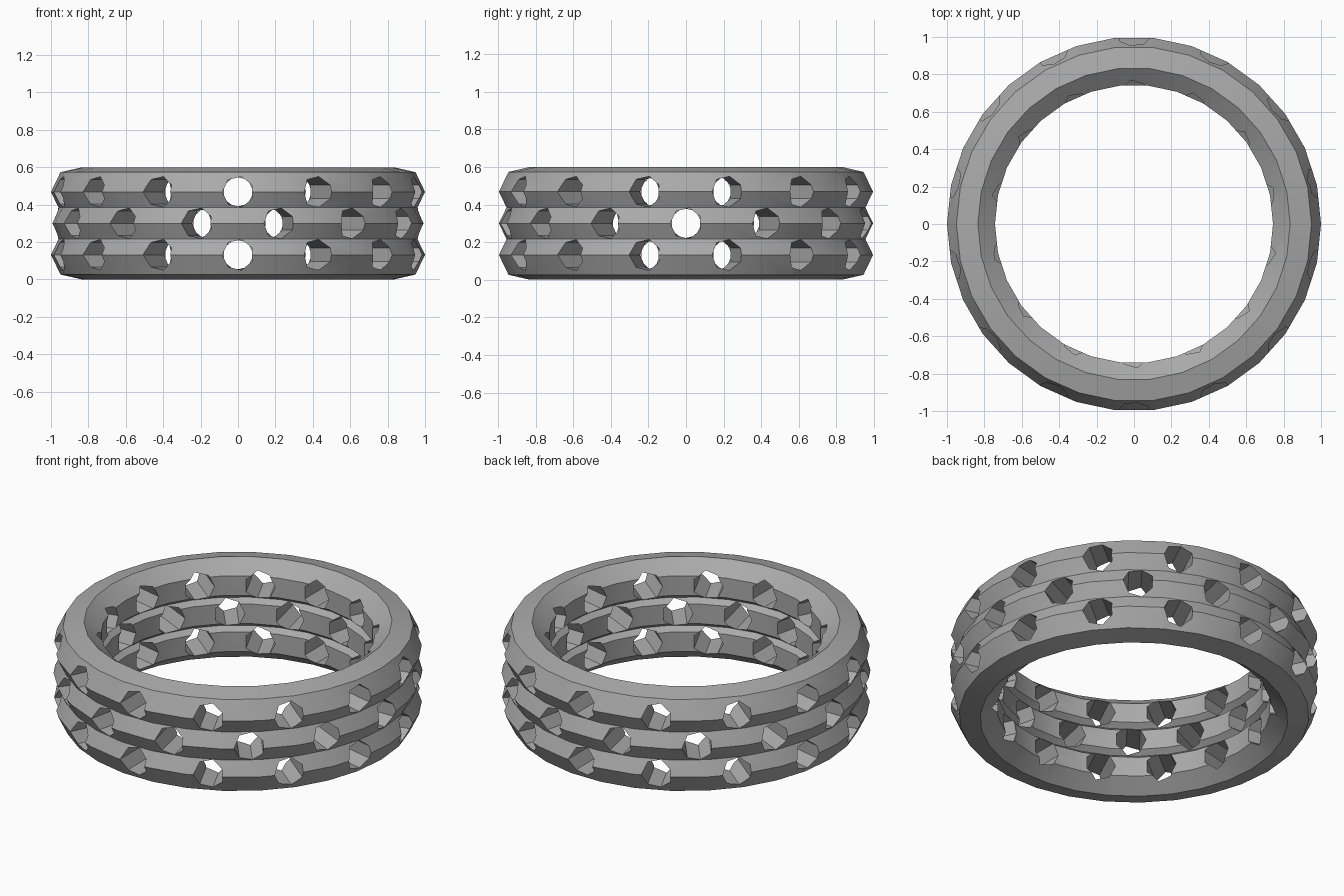
import bpy
import bmesh
from math import cos, sin, pi, radians

cube = bpy.data.objects.get("Cube")
if cube:
    bpy.data.objects.remove(cube, do_unlink=True)

MAJOR, MINOR = 0.865, 0.135
SIDES = 7
HOLES = 14
HOLE_RADIUS = 0.084
PITCH = 0.168
MIDDLE = 0.3

# Single grey material
grey = bpy.data.materials.new("grey metal")
grey.use_nodes = True
colour = (0.4, 0.4, 0.4, 1)
grey.diffuse_color = colour
grey.node_tree.nodes["Principled BSDF"].inputs["Base Color"].default_value = colour


def add_hoop(name, z):
    """Low-poly hoop with a seven-sided section."""
    bpy.ops.mesh.primitive_torus_add(
        location=(0, 0, z), major_radius=MAJOR, minor_radius=MINOR,
        major_segments=30, minor_segments=SIDES)
    hoop = bpy.context.object
    hoop.name = name
    hoop.data.materials.append(grey)
    return hoop


def add_drill(bm, angle, z):
    """Radial seven-sided prism, one corner pointing clockwise."""
    ends = []
    for dist in (0.65, 1.1):
        ring = []
        for i in range(SIDES):
            t = 2 * pi * i / SIDES
            side = HOLE_RADIUS * cos(t)
            ring.append(bm.verts.new((
                dist * cos(angle) + side * sin(angle),
                dist * sin(angle) - side * cos(angle),
                z + HOLE_RADIUS * sin(t))))
        ends.append(ring)
        bm.faces.new(ring)
    inner, outer = ends
    for i in range(SIDES):
        j = (i + 1) % SIDES
        bm.faces.new((inner[i], inner[j], outer[j], outer[i]))


def apply_boolean(target, tool, operation):
    mod = target.modifiers.new(operation.lower(), 'BOOLEAN')
    mod.operation = operation
    mod.solver = 'EXACT'
    mod.object = tool
    bpy.ops.object.select_all(action='DESELECT')
    target.select_set(True)
    bpy.context.view_layer.objects.active = target
    bpy.ops.object.modifier_apply(modifier=mod.name)
    bpy.data.objects.remove(tool, do_unlink=True)


# Three stacked hoops fused into one band
band = add_hoop("ring_band", MIDDLE)
for name, z in (("upper_hoop", MIDDLE + PITCH), ("lower_hoop", MIDDLE - PITCH)):
    apply_boolean(band, add_hoop(name, z), 'UNION')

# Staggered rows of radial holes
bm = bmesh.new()
for row in (-1, 0, 1):
    start = 0 if row == 0 else -pi / 2
    for k in range(HOLES):
        add_drill(bm, start + 2 * pi * k / HOLES, MIDDLE + row * PITCH)
bmesh.ops.recalc_face_normals(bm, faces=bm.faces)
mesh = bpy.data.meshes.new("hole_cutter")
bm.to_mesh(mesh)
bm.free()
mesh.materials.append(grey)
cutter = bpy.data.objects.new("hole_cutter", mesh)
cutter.hide_render = True
bpy.context.collection.objects.link(cutter)
apply_boolean(band, cutter, 'DIFFERENCE')

# Smooth around the band, crisp at ridges and hole rims
bpy.ops.object.shade_smooth_by_angle(angle=radians(30))
